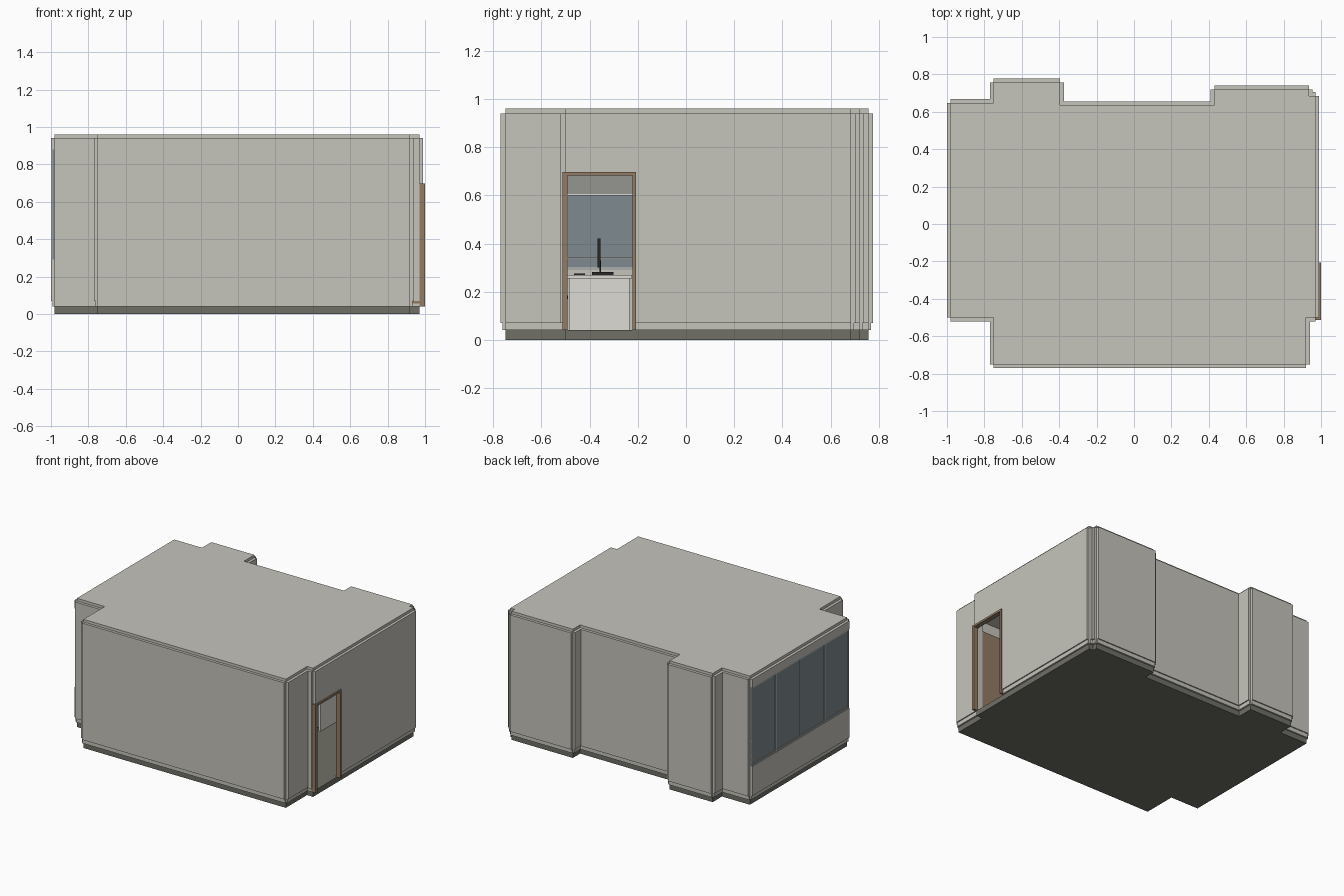
import bpy, bmesh
from mathutils import Vector

if "Cube" in bpy.data.objects:
    bpy.data.objects.remove(bpy.data.objects["Cube"])

def mat(name, rgb):
    m = bpy.data.materials.new(name)
    m.diffuse_color = (*rgb, 1)
    m.use_nodes = True
    m.node_tree.nodes["Principled BSDF"].inputs["Base Color"].default_value = m.diffuse_color
    return m

WALL = mat("wall_paint", (0.56, 0.55, 0.50))
BASE = mat("base_grey", (0.16, 0.16, 0.135))
WOOD = mat("wood", (0.29, 0.20, 0.13))
GLASS = mat("window_glass", (0.21, 0.26, 0.28))
METAL = mat("frame_grey", (0.40, 0.42, 0.41))
WHITE = mat("desk_white", (0.72, 0.71, 0.66))
BLACK = mat("black_plastic", (0.02, 0.02, 0.022))
BLIND = mat("blind_fabric", (0.30, 0.30, 0.28))

def mesh_object(name, bm, material):
    bmesh.ops.recalc_face_normals(bm, faces=bm.faces)
    me = bpy.data.meshes.new(name)
    bm.to_mesh(me)
    bm.free()
    me.materials.append(material)
    ob = bpy.data.objects.new(name, me)
    bpy.context.collection.objects.link(ob)
    return ob

def add_box(bm, lo, hi):
    lo, hi = Vector(lo), Vector(hi)
    vs = bmesh.ops.create_cube(bm, size=1)["verts"]
    for v in vs:
        v.co = Vector([(lo[i] + hi[i]) / 2 + v.co[i] * (hi[i] - lo[i]) for i in range(3)])

def boxes(name, material, parts):
    bm = bmesh.new()
    for lo, hi in parts:
        add_box(bm, lo, hi)
    return mesh_object(name, bm, material)

# Room outline, counter-clockwise
PLAN = [(-0.98, -0.50), (-0.75, -0.50), (-0.75, -0.75), (0.92, -0.75), (0.92, -0.50),
        (0.97, -0.50), (0.97, 0.685), (0.935, 0.685), (0.935, 0.72), (0.43, 0.72),
        (0.43, 0.635), (-0.395, 0.635), (-0.395, 0.757), (-0.75, 0.757),
        (-0.75, 0.647), (-0.98, 0.647)]

def slab(name, z0, z1, material):
    bm = bmesh.new()
    f = bm.faces.new([bm.verts.new((x, y, z0)) for x, y in PLAN])
    top = bmesh.ops.extrude_face_region(bm, geom=[f])["geom"]
    for v in top:
        if isinstance(v, bmesh.types.BMVert):
            v.co.z = z1
    return mesh_object(name, bm, material)

slab("floor_slab", 0, 0.04, BASE)
slab("ceiling_slab", 0.94, 0.96, WALL)

def panel(a, b, thick, z0, z1):
    """Box along a plan edge, grown outwards; corners stay notched."""
    dx, dy = b[0] - a[0], b[1] - a[1]
    n = max(abs(dx), abs(dy))
    out = (dy / n * thick, -dx / n * thick)
    xs = [a[0], b[0], a[0] + out[0]]
    ys = [a[1], b[1], a[1] + out[1]]
    return (min(xs), min(ys), z0), (max(xs), max(ys), z1)

# Walls and skirting, leaving the door and window openings
walls, skirting = [], []
for i, a in enumerate(PLAN):
    b = PLAN[(i + 1) % len(PLAN)]
    if i == 5:      # door wall
        a2 = (0.97, -0.21)
        walls += [panel(a2, b, 0.02, 0.07, 0.94), panel(a, a2, 0.02, 0.695, 0.94)]
        skirting.append(panel(a2, b, 0.012, 0.04, 0.07))
        continue
    skirting.append(panel(a, b, 0.012, 0.04, 0.07))
    if i == 15:     # window wall
        walls += [panel(b, a, -0.02, 0.07, 0.29), panel(b, a, -0.02, 0.88, 0.94)]
    else:
        walls.append(panel(a, b, 0.02, 0.07, 0.94))
boxes("walls", WALL, walls)
boxes("skirting", WALL, skirting)

# Window: glass, mullions, rails and an inside blind
Y0, Y1 = -0.50, 0.647
boxes("window_glass", GLASS, [((-0.992, Y0, 0.29), (-0.984, Y1, 0.88))])
step = (Y1 - Y0) / 4
frame = [((-0.997, Y0 + k * step - 0.007, 0.29), (-0.978, Y0 + k * step + 0.007, 0.88))
         for k in range(1, 4)]
frame += [((-0.997, y, 0.29), (-0.978, y + 0.01, 0.88)) for y in (Y0, Y1 - 0.01)]
frame += [((-0.997, Y0, z), (-0.978, Y1, z + 0.012)) for z in (0.29, 0.868)]
boxes("window_frame", METAL, frame)
boxes("window_rails", WHITE, [((-0.983, Y0, z), (-0.972, Y1, z + 0.006)) for z in (0.335, 0.60)])
boxes("window_blind", BLIND, [((-0.978, Y0, 0.606), (-0.974, Y1, 0.88))])

# Door frame and the open leaf
boxes("door_frame", WOOD, [((0.965, -0.512, 0.04), (1.0, -0.493, 0.697)),
                           ((0.965, -0.222, 0.04), (1.0, -0.207, 0.697)),
                           ((0.965, -0.512, 0.682), (1.0, -0.207, 0.697))])
boxes("door_leaf", WOOD, [((0.64, -0.515, 0.045), (0.92, -0.50, 0.68))])
boxes("door_skirting", WOOD, [((0.925, -0.513, 0.055), (0.97, -0.50, 0.07))])

def copy_to(protos, spots):
    for p in protos:
        for k, (x, y) in enumerate(spots):
            ob = p if k == 0 else p.copy()
            if k:
                bpy.context.collection.objects.link(ob)
            ob.location = (x, y, 0)

# Workstations: desk, drawers, screen and keyboard
desk = boxes("desk", WHITE, [((-0.21, -0.135, 0.255), (0.21, 0.135, 0.27)),
                             ((-0.20, -0.125, 0.04), (-0.185, 0.125, 0.255)),
                             ((0.185, -0.125, 0.04), (0.20, 0.125, 0.255)),
                             ((-0.185, 0.10, 0.10), (0.185, 0.11, 0.255))])
drawers = boxes("drawer_unit", METAL, [((0.09, -0.10, 0.05), (0.18, 0.09, 0.24))])
screen = boxes("screen", BLACK, [((-0.12, -0.008, 0.30), (0.12, 0.006, 0.42)),
                                 ((-0.015, 0.0, 0.27), (0.015, 0.008, 0.33)),
                                 ((-0.05, -0.03, 0.27), (0.05, 0.06, 0.282))])
keyboard = boxes("keyboard", BLACK, [((-0.09, -0.105, 0.27), (0.07, -0.06, 0.276))])
spots = [(x, y) for y in (-0.36, 0.05, 0.44) for x in (-0.62, -0.18, 0.26)]
copy_to([desk, drawers, screen, keyboard], spots)

# Chairs in front of the desks
legs = [((x, y, 0.04), (x + 0.01, y + 0.01, 0.17)) for x in (-0.06, 0.05) for y in (-0.055, 0.045)]
posts = [((x, -0.062, 0.17), (x + 0.008, -0.052, 0.25)) for x in (-0.05, 0.042)]
chair = boxes("chair", BLACK, legs + posts + [((-0.065, -0.06, 0.17), (0.065, 0.06, 0.185)),
                                              ((-0.062, -0.068, 0.23), (0.062, -0.056, 0.32))])
copy_to([chair], [(x - 0.03, y - 0.19) for x, y in spots])
